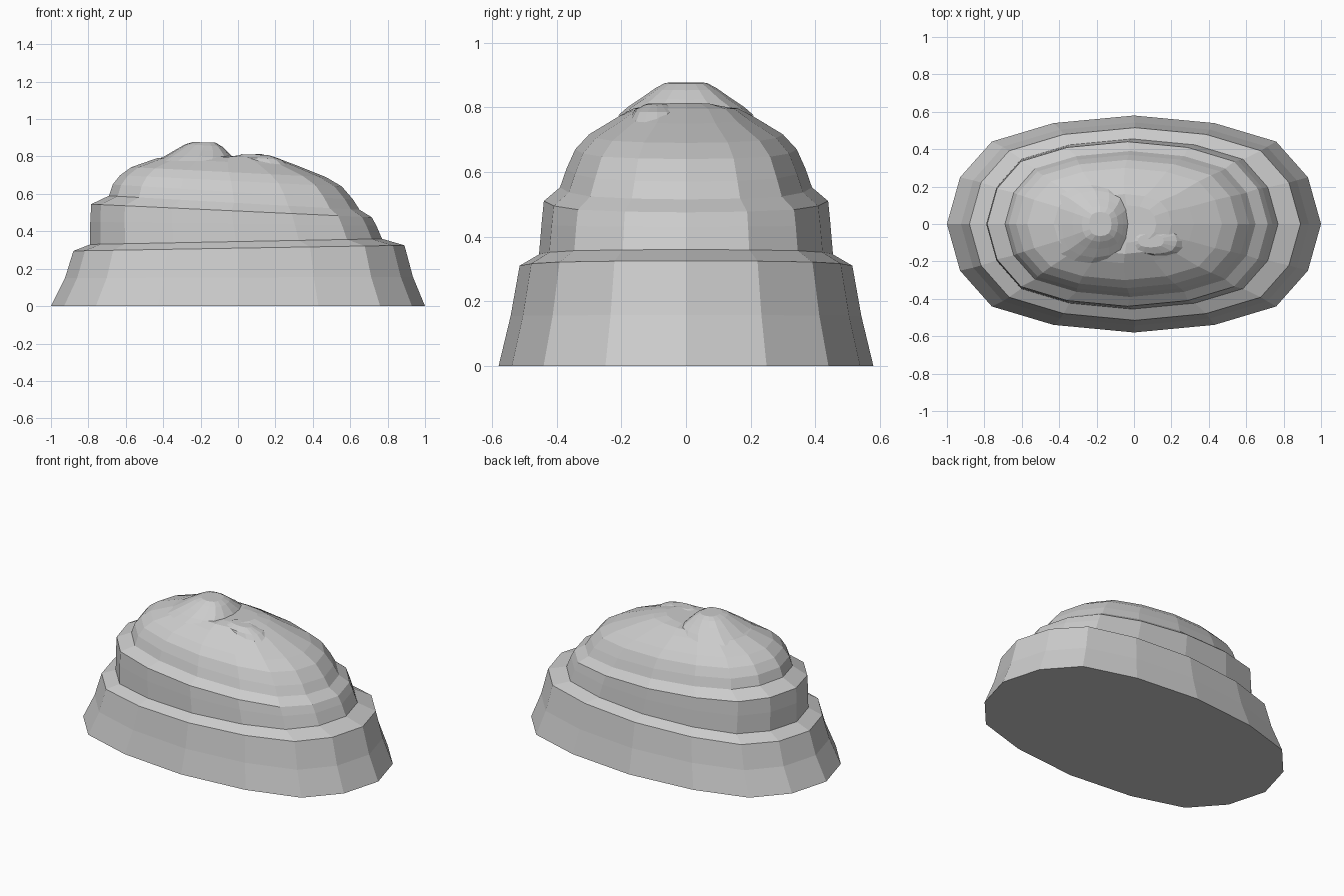
import bpy, bmesh

if "Cube" in bpy.data.objects:
    bpy.data.objects.remove(bpy.data.objects["Cube"])

# Quarter outline of the rounded 16-sided plan, mirrored to a full loop
QUARTER = [(1, 0), (.93, .43), (.76, .76), (.43, .93)]
half = QUARTER + [(0, 1)] + [(-x, y) for x, y in reversed(QUARTER)]
OUTLINE = half + [(x, -y) for x, y in reversed(half[1:-1])]


def loft(name, rings, bottom=False, top=False, y_shift=0.0):
    """Rings are (x_left, x_right, y_half, z_left, z_right), tilted along x."""
    bm = bmesh.new()
    loops = []
    for xl, xr, yh, zl, zr in rings:
        cx, rx = (xl + xr) / 2, (xr - xl) / 2
        loops.append([bm.verts.new((cx + rx * u, yh * v + y_shift,
                                    zl + (zr - zl) * (u + 1) / 2))
                      for u, v in OUTLINE])
    n = len(OUTLINE)
    for a, b in zip(loops, loops[1:]):
        for i in range(n):
            j = (i + 1) % n
            bm.faces.new((a[i], a[j], b[j], b[i]))
    if bottom:
        bm.faces.new(loops[0][::-1])
    if top:
        bm.faces.new(loops[-1])
    me = bpy.data.meshes.new(name)
    bm.to_mesh(me)
    bm.free()
    ob = bpy.data.objects.new(name, me)
    bpy.context.collection.objects.link(ob)
    return ob


lower_rim = (-.79, .77, .455, .33, .36)
dome_rim = (-.69, .65, .39, .59, .515)

# Wide bottom tier with its sloping ledge
loft("bottom_tier", [
    (-1, 1, .58, 0, 0),
    (-.925, .935, .543, .15, .157),
    (-.88, .89, .515, .295, .325),
    lower_rim], bottom=True)

# Middle tier tilting the other way
loft("middle_tier", [
    lower_rim,
    (-.79, .74, .447, .45, .43),
    (-.785, .715, .44, .545, .475),
    dome_rim])

# Rounded dome
loft("dome", [
    dome_rim,
    (-.67, .615, .37, .65, .57),
    (-.63, .555, .343, .70, .64),
    (-.57, .47, .30, .743, .69),
    (-.43, .32, .21, .792, .75),
    (-.30, .20, .16, .80, .795),
    (-.20, .12, .10, .79, .814)], top=True)

# Curled tip, steep toward the fold on its right
loft("curled_tip", [
    (-.44, -.025, .21, .775, .775),
    (-.39, -.03, .18, .803, .80),
    (-.33, -.055, .135, .838, .825),
    (-.28, -.085, .095, .866, .853),
    (-.24, -.12, .065, .877, .874)], top=True)

# Low overlapping lip on the front side of the fold
loft("front_lip", [
    (-.05, .28, .09, .76, .745),
    (-.02, .23, .07, .797, .785),
    (.02, .16, .035, .812, .808)], top=True, y_shift=-.09)
